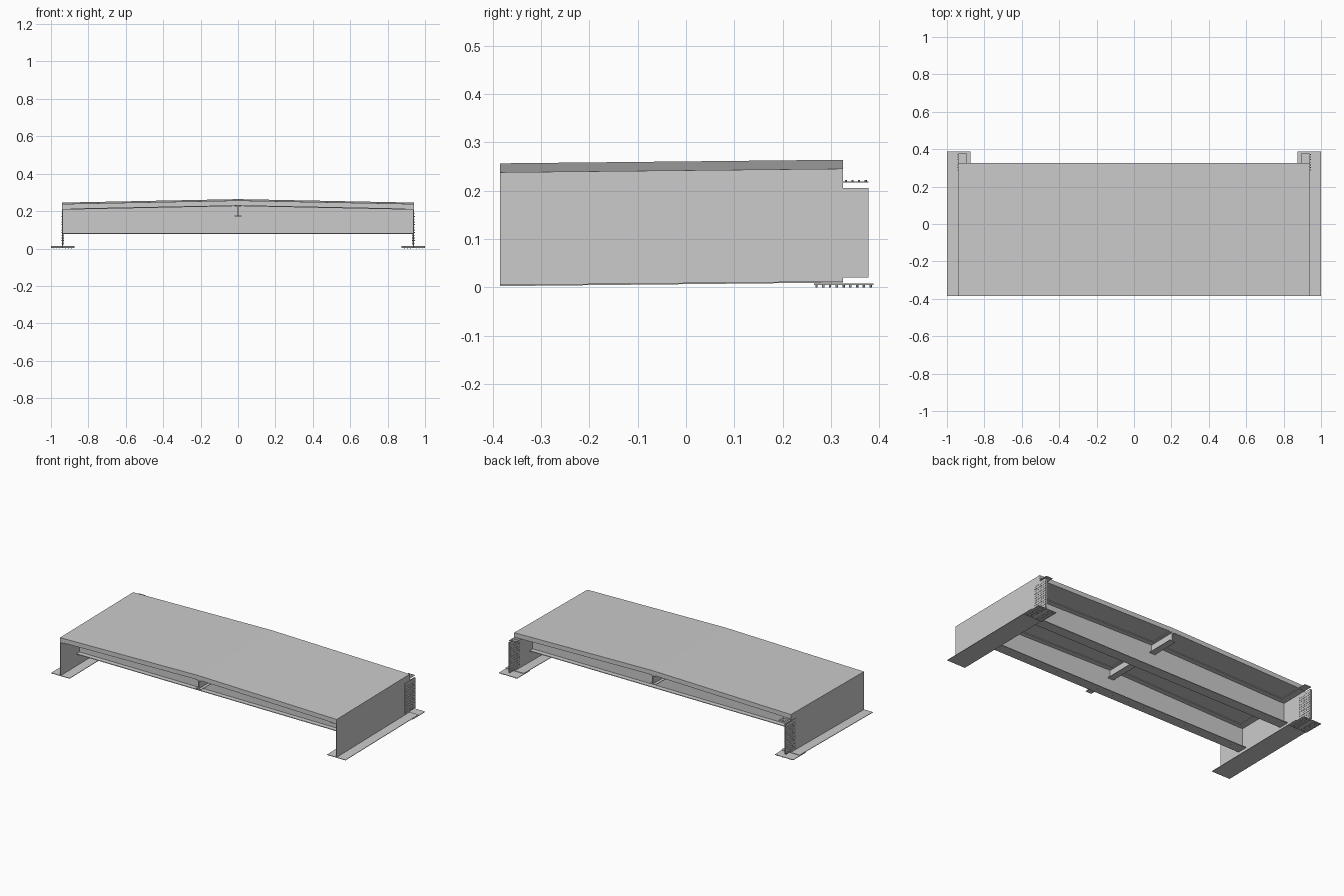
import bpy, bmesh
from mathutils import Matrix, Vector

if "Cube" in bpy.data.objects:
    bpy.data.objects.remove(bpy.data.objects["Cube"])

Y0, Y1 = -0.385, 0.325      # ends of the deck
SLOPE = 0.0105              # longitudinal grade
CROWN = 0.0185              # rise of the deck at mid width
X_WEB = 0.9375


def finish(bm, name):
    bmesh.ops.recalc_face_normals(bm, faces=bm.faces)
    me = bpy.data.meshes.new(name)
    bm.to_mesh(me)
    bm.free()
    ob = bpy.data.objects.new(name, me)
    bpy.context.collection.objects.link(ob)
    return ob


def add_prism(bm, profile, y0, y1, slope=SLOPE):
    """Extrude an (x, z) outline along y, following the grade."""
    a = [bm.verts.new((x, y0, z + slope * y0)) for x, z in profile]
    b = [bm.verts.new((x, y1, z + slope * y1)) for x, z in profile]
    n = len(profile)
    bm.faces.new(a)
    bm.faces.new(b[::-1])
    for i in range(n):
        j = (i + 1) % n
        bm.faces.new((a[i], a[j], b[j], b[i]))


def prism(name, profile, y0, y1, slope=SLOPE):
    bm = bmesh.new()
    add_prism(bm, profile, y0, y1, slope)
    return finish(bm, name)


def rect(x0, x1, z0, z1):
    return [(x0, z0), (x1, z0), (x1, z1), (x0, z1)]


def roof(half, z_edge, z_low):
    """Outline with a crowned top and a flat bottom."""
    return [(-half, z_low), (half, z_low), (half, z_edge),
            (0, z_edge + CROWN), (-half, z_edge)]


def crowned(half, z0, z1):
    """Outline with crowned top and bottom."""
    return [(-half, z0), (0, z0 + CROWN), (half, z0),
            (half, z1), (0, z1 + CROWN), (-half, z1)]


def bolts(name, centres, axis, radius=0.0025, height=0.003):
    """Hexagonal bolt heads in one mesh."""
    bm = bmesh.new()
    rot = Vector((0, 0, 1)).rotation_difference(Vector(axis)).to_matrix().to_4x4()
    for c in centres:
        bmesh.ops.create_cone(bm, cap_ends=True, segments=6, radius1=radius,
                              radius2=radius, depth=height,
                              matrix=Matrix.Translation(c) @ rot)
    return finish(bm, name)


# Crowned deck slab
prism("deck_slab", crowned(0.94, 0.2145, 0.242), Y0, Y1)

# Main girders: web, wide bottom flange, inward top flange
for s, side in ((-1, "left"), (1, "right")):
    prism(side + "_girder_web",
          rect(s * 0.935, s * 0.94, 0.009, 0.2145), Y0, Y1)
    prism(side + "_girder_bottom_flange",
          rect(s * 0.875, s * 1.0, 0.0065, 0.0095), Y0, Y1)
    prism(side + "_girder_top_flange",
          rect(s * 0.895, s * 0.94, 0.2115, 0.2145), Y0, Y1)

    # Splice plates that stick out past the back end
    for tag, x0, x1 in (("outer", 0.94, 0.942), ("inner", 0.933, 0.935)):
        prism(side + "_web_splice_" + tag,
              rect(s * x0, s * x1, 0.02, 0.205), 0.275, 0.378, 0)
    prism(side + "_bottom_splice",
          rect(s * 0.875, s * 1.0, 0.0045, 0.0075), 0.265, 0.388, 0)
    prism(side + "_top_splice",
          rect(s * 0.893, s * 0.938, 0.2165, 0.219), 0.272, 0.378, 0)

    # Bolt rows on the splices
    cols = [0.288 + 0.014 * i for i in range(7)]
    rows = [0.028 + 0.0143 * i for i in range(12)]
    bolts(side + "_web_bolts",
          [(s * x, y, z) for x in (0.9315, 0.9435) for y in cols for z in rows],
          (1, 0, 0))
    bolts(side + "_bottom_bolts",
          [(s * x, 0.27 + 0.014 * i, 0.0024) for i in range(9)
           for x in (0.89, 0.906, 0.922, 0.953, 0.969, 0.985)],
          (0, 0, 1), height=0.0048)
    bolts(side + "_top_bolts",
          [(s * x, 0.331 + 0.0135 * i, 0.2205) for i in range(4)
           for x in (0.903, 0.915, 0.927)],
          (0, 0, 1))

# Cross beams with a crowned top and a flat bottom flange
for y, tag in ((-0.2, "front"), (0.15, "back")):
    prism(tag + "_cross_beam_web",
          roof(0.935, 0.2115, 0.08), y - 0.003, y + 0.003)
    prism(tag + "_cross_beam_bottom_flange",
          rect(-0.935, 0.935, 0.078, 0.082), y - 0.032, y + 0.032, 0)
    prism(tag + "_cross_beam_top_flange",
          crowned(0.91, 0.2105, 0.2145), y - 0.032, y + 0.032)

# Central stringer running the full length
prism("stringer_web", rect(-0.003, 0.003, 0.178, 0.233), Y0, Y1)
prism("stringer_bottom_flange", rect(-0.02, 0.02, 0.176, 0.179), Y0, Y1)
prism("stringer_top_flange", rect(-0.02, 0.02, 0.229, 0.2325), Y0, Y1)
